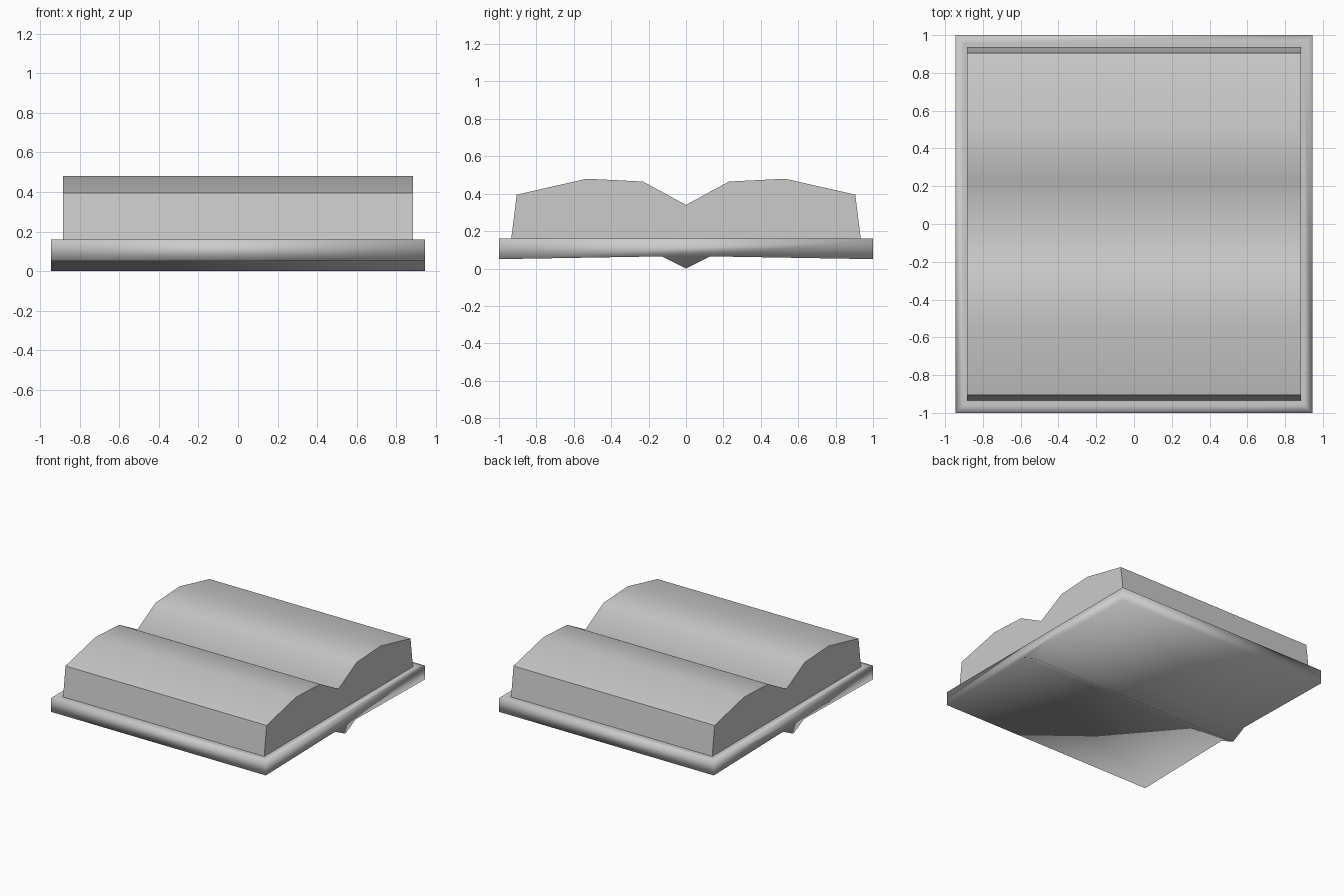
import bpy, bmesh, math

if "Cube" in bpy.data.objects:
    bpy.data.objects.remove(bpy.data.objects["Cube"], do_unlink=True)

GREY = (0.6, 0.6, 0.6, 1.0)
mat = bpy.data.materials.new("plain grey")
mat.use_nodes = True
mat.diffuse_color = GREY
for node in mat.node_tree.nodes:
    if node.type == 'BSDF_PRINCIPLED':
        node.inputs["Base Color"].default_value = GREY


def mirrored(half):
    """Complete a (y, z) profile from its front half; the last point lies on y = 0."""
    return half + [(-y, z) for y, z in reversed(half[:-1])]


def extrude_profile(name, profile, half_width, rim=0.0):
    """Extrude a (y, z) profile along x; rim insets the top face."""
    bm = bmesh.new()
    face = bm.faces.new([bm.verts.new((-half_width, y, z)) for y, z in profile])
    moved = bmesh.ops.extrude_face_region(bm, geom=[face])["geom"]
    verts = [g for g in moved if isinstance(g, bmesh.types.BMVert)]
    bmesh.ops.translate(bm, verts=verts, vec=(2 * half_width, 0, 0))
    # the region extrude may drop the starting cap
    if any(e.is_boundary for e in bm.edges):
        bmesh.ops.holes_fill(bm, edges=[e for e in bm.edges if e.is_boundary])
    bmesh.ops.recalc_face_normals(bm, faces=bm.faces)
    if rim:
        top = [f for f in bm.faces if f.normal.z > 0.99]
        bmesh.ops.inset_region(bm, faces=top, thickness=rim)
    for f in bm.faces:
        f.smooth = True
    mesh = bpy.data.meshes.new(name)
    bm.to_mesh(mesh)
    bm.free()
    mesh.materials.append(mat)
    obj = bpy.data.objects.new(name, mesh)
    bpy.context.collection.objects.link(obj)
    return obj


# Cover with a pointed spine underneath, softly shaded all over
extrude_profile("cover", mirrored([(-1, 0.16), (-1, 0.05), (-0.13, 0.065), (0, 0)]),
                0.945, rim=0.06)

# Two page stacks meeting in a valley
pages = extrude_profile("pages", mirrored([(-0.935, 0.155), (-0.905, 0.395), (-0.53, 0.48),
                                           (-0.23, 0.465), (0, 0.34)]), 0.885)

# Pages keep crisp outer edges and soft tops
bpy.ops.object.select_all(action='DESELECT')
pages.select_set(True)
bpy.context.view_layer.objects.active = pages
bpy.ops.object.shade_smooth_by_angle(angle=math.radians(60))
